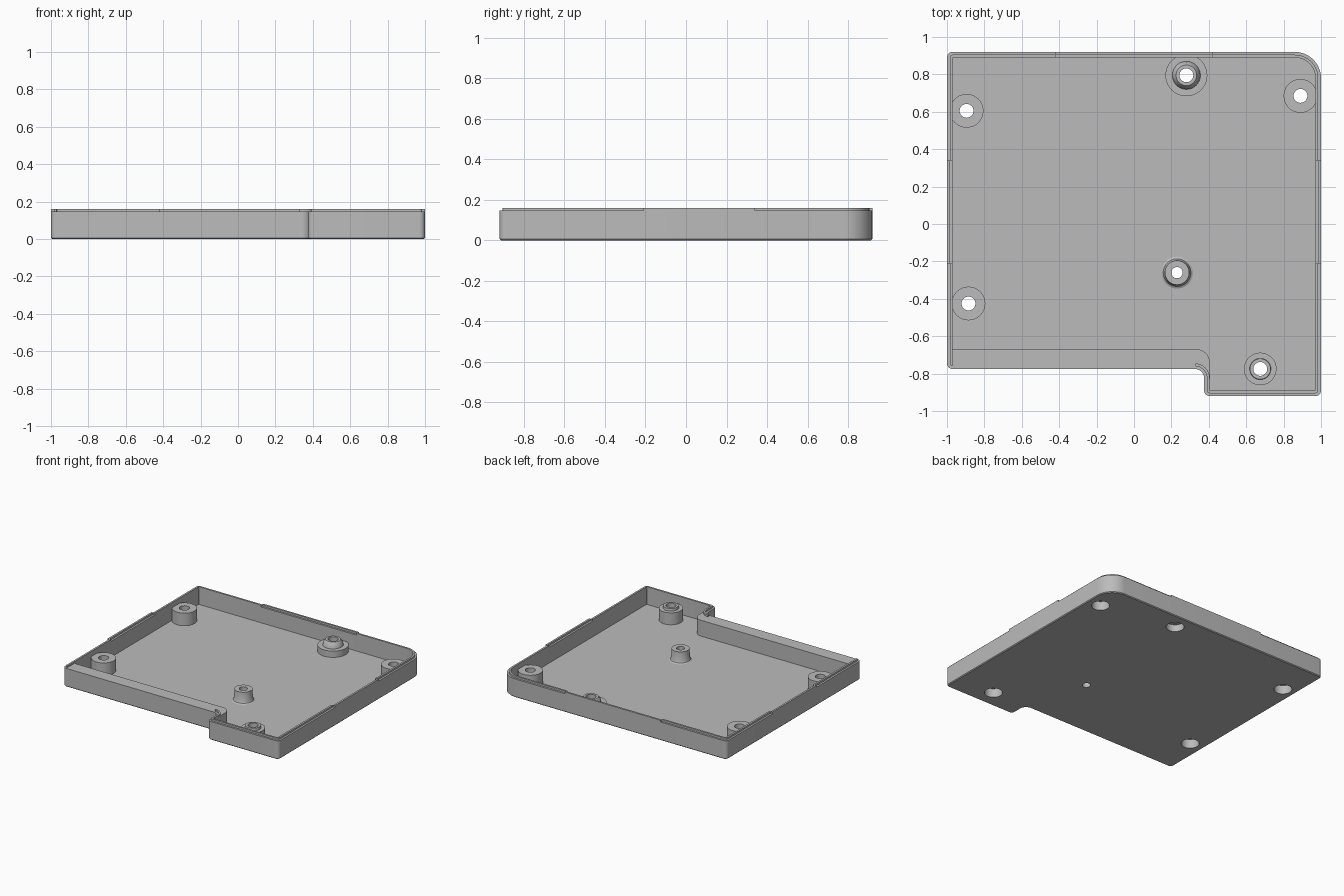
import bpy, bmesh, math
from mathutils import Vector, Matrix

if "Cube" in bpy.data.objects:
    bpy.data.objects.remove(bpy.data.objects["Cube"], do_unlink=True)

grey = bpy.data.materials.new("plain_grey")
grey.use_nodes = True
grey.diffuse_color = (0.5, 0.5, 0.5, 1)
grey.node_tree.nodes["Principled BSDF"].inputs["Base Color"].default_value = (0.5, 0.5, 0.5, 1)

WALL, FLOOR, SHOULDER, RIM = 0.03, 0.02, 0.146, 0.16


def make_object(name, bm):
    bmesh.ops.recalc_face_normals(bm, faces=bm.faces)
    mesh = bpy.data.meshes.new(name)
    bm.to_mesh(mesh)
    bm.free()
    mesh.materials.append(grey)
    obj = bpy.data.objects.new(name, mesh)
    bpy.context.collection.objects.link(obj)
    return obj


def outline(corners, inset=0.0, steps=10):
    """Counter-clockwise right-angled outline with rounded corners, moved inward."""
    points = []
    for i, (x, y, r) in enumerate(corners):
        here = Vector((x, y))
        before = (here - Vector(corners[i - 1][:2])).normalized()
        after = (Vector(corners[(i + 1) % len(corners)][:2]) - here).normalized()
        convex = before.cross(after) > 0
        here += inset * (after - before) * (1 if convex else -1)
        r = max(r - inset if convex else r + inset, 0.004)
        centre = here + r * (after - before)
        for k in range(steps + 1):
            a = k / steps * math.pi / 2
            points.append(centre + r * (before * math.sin(a) - after * math.cos(a)))
    return points


def loft(name, layers):
    """Solid through stacked outlines, given as (points, height)."""
    bm = bmesh.new()
    rings = [[bm.verts.new((p.x, p.y, z)) for p in pts] for pts, z in layers]
    n = len(rings[0])
    for low, high in zip(rings, rings[1:]):
        for i in range(n):
            j = (i + 1) % n
            bm.faces.new((low[i], low[j], high[j], high[i]))
    bm.faces.new(rings[0][::-1])
    bm.faces.new(rings[-1])
    return make_object(name, bm)


def box(name, x0, x1, y0, y1, z0, z1):
    bm = bmesh.new()
    size = Matrix.Diagonal((x1 - x0, y1 - y0, z1 - z0, 1))
    middle = Matrix.Translation(((x0 + x1) / 2, (y0 + y1) / 2, (z0 + z1) / 2))
    bmesh.ops.create_cube(bm, size=1, matrix=middle @ size)
    return make_object(name, bm)


def cylinder(name, x, y, r, z0, z1):
    bm = bmesh.new()
    bmesh.ops.create_cone(bm, cap_ends=True, segments=48, radius1=r, radius2=r, depth=z1 - z0,
                          matrix=Matrix.Translation((x, y, (z0 + z1) / 2)))
    return make_object(name, bm)


def cut(target, cutter):
    mod = target.modifiers.new("cut", "BOOLEAN")
    mod.operation, mod.solver, mod.object = "DIFFERENCE", "EXACT", cutter
    graph = bpy.context.evaluated_depsgraph_get()
    mesh = bpy.data.meshes.new_from_object(target.evaluated_get(graph))
    target.modifiers.clear()
    target.data = mesh
    bpy.data.objects.remove(cutter, do_unlink=True)


def lathe(name, x, y, profile, segments=48):
    """Revolve (radius, height) points about a vertical axis."""
    bm = bmesh.new()
    rings = [[bm.verts.new((x + r * math.cos(t), y + r * math.sin(t), z))
              for t in (math.tau * k / segments for k in range(segments))] for r, z in profile]
    for a, b in zip(rings, rings[1:]):
        for i in range(segments):
            j = (i + 1) % segments
            bm.faces.new((a[i], a[j], b[j], b[i]))
    return make_object(name, bm)


# Tray: floor and walls with a wide front ledge
outer = [(-1, -0.775, 0.03), (0.375, -0.775, 0.05), (0.375, -0.92, 0.03),
         (1, -0.92, 0.03), (1, 0.92, 0.14), (-1, 0.92, 0.03)]
cavity = [(-0.97, -0.67, 0.005), (0.405, -0.67, 0.07), (0.405, -0.89, 0.005),
          (0.97, -0.89, 0.005), (0.97, 0.89, 0.11), (-0.97, 0.89, 0.005)]
tray = loft("tray", [(outline(outer, 0.006), 0), (outline(outer), 0.006), (outline(outer), SHOULDER)])
cut(tray, loft("cavity_cutter", [(outline(cavity), FLOOR), (outline(cavity), 0.3)]))

# Inner rim lip, interrupted at the tabs and along the front ledge
lip = loft("rim_lip", [(outline(outer, WALL / 2), SHOULDER), (outline(outer, WALL / 2), RIM)])
hole = outline(outer, WALL)
cut(lip, loft("lip_cutter", [(hole, 0.1), (hole, 0.3)]))
gaps = {"front": (-0.97, 0.33, -0.8, -0.7), "back": (-0.42, 0.42, 0.85, 0.95),
        "left": (0.95, 1.05, -0.21, 0.34), "right": (-1.05, -0.95, -0.21, 0.34)}
for side, (x0, x1, y0, y1) in gaps.items():
    cut(lip, box(side + "_gap_cutter", x0, x1, y0, y1, 0.1, 0.3))

# Outer locating tabs
half = WALL / 2
tabs = [box("back_tab", -0.42, 0.42, 0.92 - half, 0.92, SHOULDER, RIM),
        box("left_tab", 1 - half, 1, -0.21, 0.34, SHOULDER, RIM),
        box("right_tab", -1, half - 1, -0.21, 0.34, SHOULDER, RIM)]

# Screw bosses: outer profile, bore radius, recess radius and recess height
plain = [(0.09, FLOOR), (0.09, 0.12)]
stepped = [(0.087, FLOOR), (0.087, 0.115), (0.057, 0.115), (0.055, 0.135)]
wide = [(0.112, FLOOR), (0.112, 0.07), (0.075, 0.07), (0.07, 0.095), (0.055, 0.115)]
flared = [(0.085, FLOOR), (0.074, 0.026), (0.068, 0.04), (0.065, 0.11)]
bosses = [("back_right_boss", -0.895, 0.605, plain, 0.037, 0.065, 0.07),
          ("front_right_boss", -0.885, -0.425, plain, 0.037, 0.065, 0.07),
          ("back_left_boss", 0.89, 0.685, plain, 0.037, 0.065, 0.07),
          ("front_left_boss", 0.675, -0.775, stepped, 0.037, 0.065, 0.07),
          ("back_boss", 0.28, 0.795, wide, 0.037, 0.065, 0.055),
          ("centre_boss", 0.23, -0.26, flared, 0.03, 0.03, 0.06)]
parts = [tray, lip] + tabs
for name, x, y, shape, bore, recess, height in bosses:
    cut(tray, cylinder(name + "_cutter", x, y, recess, -0.1, FLOOR + 0.01))
    inside = [(bore, shape[-1][1]), (bore, height)]
    if recess > bore:
        inside.append((recess, height))
    parts.append(lathe(name, x, y, shape + inside + [(recess, FLOOR)]))

# Smooth the round surfaces, keep edges crisp
bpy.ops.object.select_all(action="DESELECT")
for part in parts:
    part.select_set(True)
bpy.context.view_layer.objects.active = tray
bpy.ops.object.shade_smooth_by_angle(angle=math.radians(30))
